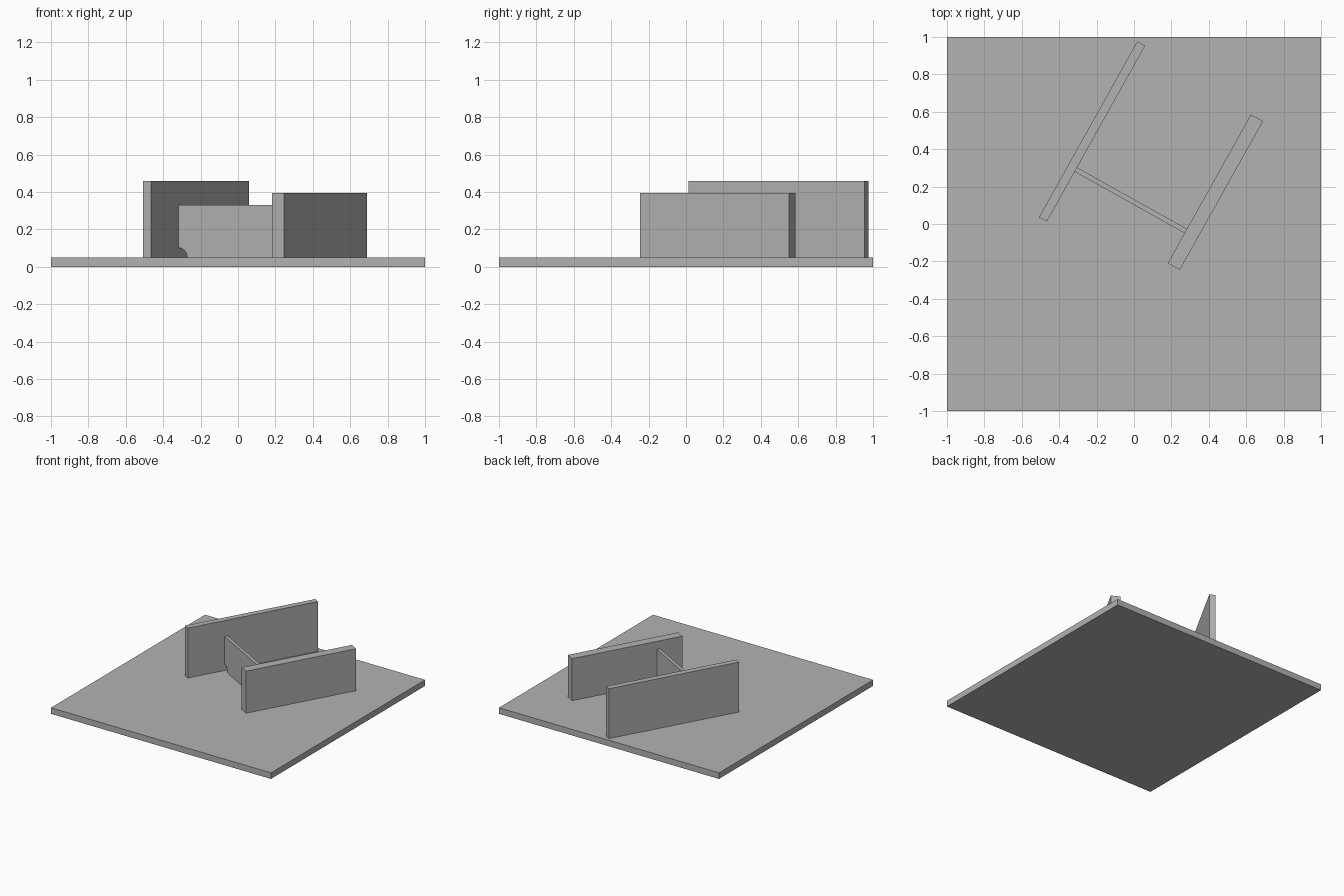
import bpy, bmesh, math
from mathutils import Matrix

cube = bpy.data.objects.get("Cube")
if cube:
    bpy.data.objects.remove(cube, do_unlink=True)

# One plain steel grey for every plate
steel = bpy.data.materials.new("steel_grey")
steel.use_nodes = True
GREY = (0.45, 0.45, 0.45, 1)
steel.diffuse_color = GREY
steel.node_tree.nodes["Principled BSDF"].inputs["Base Color"].default_value = GREY

BASE_TOP = 0.05
TURN = math.radians(60.8)


def plate(name, outline, thickness, centre, angle):
    """Stand an upright (along, height) outline at centre, turned about z."""
    bm = bmesh.new()
    face = bm.faces.new([bm.verts.new((u, -thickness / 2, z)) for u, z in outline])
    grown = bmesh.ops.extrude_face_region(bm, geom=[face])["geom"]
    moved = [g for g in grown if isinstance(g, bmesh.types.BMVert)]
    bmesh.ops.translate(bm, verts=moved, vec=(0, thickness, 0))
    bmesh.ops.recalc_face_normals(bm, faces=bm.faces)
    mesh = bpy.data.meshes.new(name)
    bm.to_mesh(mesh)
    bm.free()
    mesh.materials.append(steel)
    obj = bpy.data.objects.new(name, mesh)
    obj.matrix_world = Matrix.Translation((*centre, 0)) @ Matrix.Rotation(angle, 4, "Z")
    bpy.context.collection.objects.link(obj)
    return obj


def rectangle(length, bottom, top):
    h = length / 2
    return [(-h, bottom), (h, bottom), (h, top), (-h, top)]


# Square base plate
plate("base_plate", rectangle(2, 0, BASE_TOP), 2, (0, 0), 0)

# Two parallel upright plates
plate("tall_plate", rectangle(1.077, BASE_TOP, 0.46), 0.048, (-0.224, 0.495), TURN)
plate("short_plate", rectangle(0.911, BASE_TOP, 0.395), 0.074, (0.435, 0.17), TURN)

# Thin cross web with rounded weld clearances at its lower corners
half, web_top, radius, steps = 0.338, 0.33, 0.052, 12
arc = [(half - radius * math.cos(a), BASE_TOP + radius * math.sin(a))
       for a in (math.pi / 2 * i / steps for i in range(steps + 1))]
right_side = arc + [(half, web_top)]
left_side = [(-u, z) for u, z in reversed(right_side)]
plate("cross_web", right_side + left_side, 0.026, (-0.016, 0.126), TURN - math.pi / 2)
